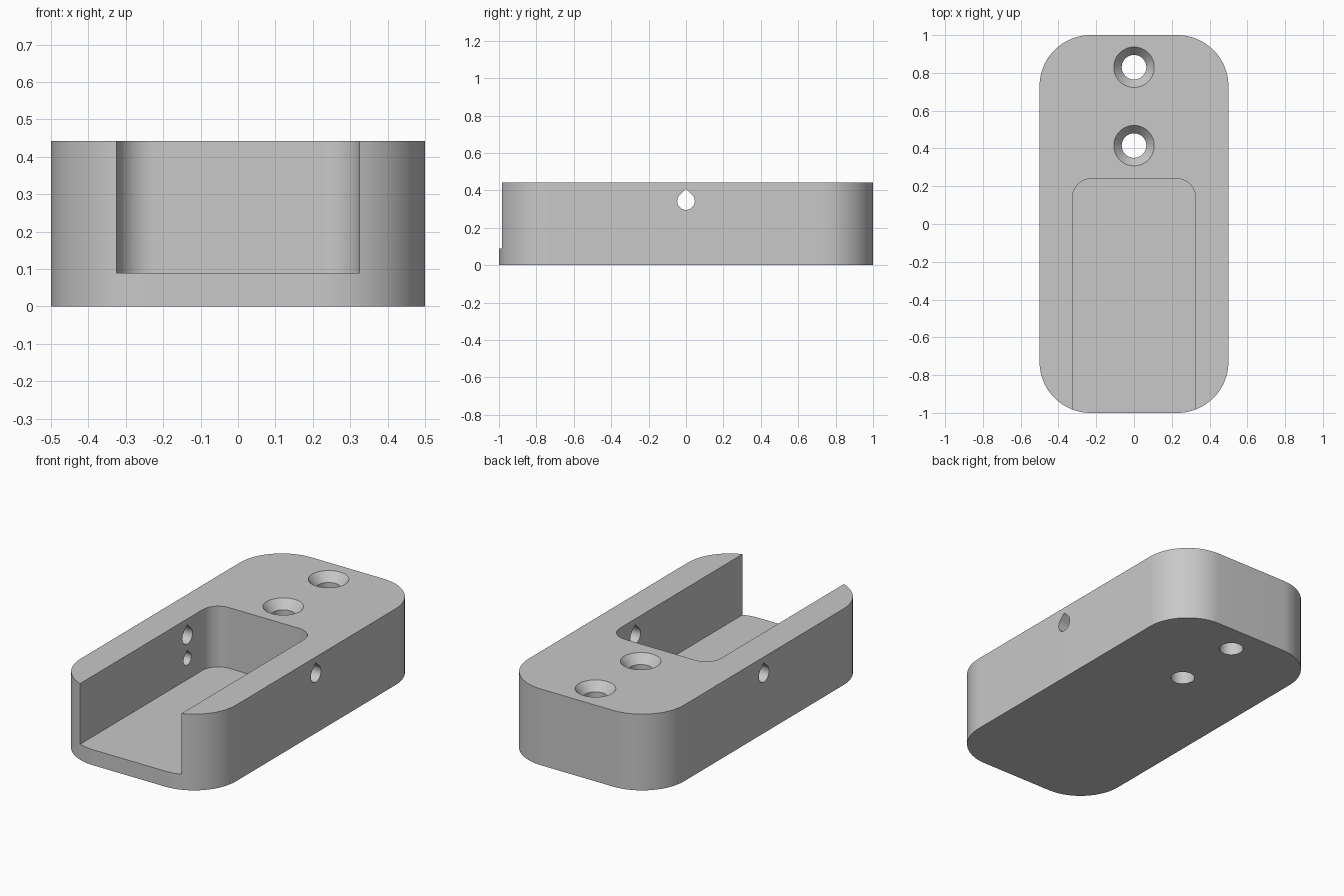
import bpy, bmesh
from math import cos, sin, pi, radians
from mathutils import Matrix, Vector

cube = bpy.data.objects.get("Cube")
if cube:
    bpy.data.objects.remove(cube, do_unlink=True)

HEIGHT = 0.442
FLOOR = 0.09
POCKET_HALF = 0.325

grey = bpy.data.materials.new("plain grey")
grey.use_nodes = True
colour = (0.58, 0.58, 0.58, 1)
grey.diffuse_color = colour
grey.node_tree.nodes["Principled BSDF"].inputs["Base Color"].default_value = colour


def new_object(name, bm):
    bmesh.ops.recalc_face_normals(bm, faces=bm.faces)
    mesh = bpy.data.meshes.new(name)
    bm.to_mesh(mesh)
    bm.free()
    mesh.materials.append(grey)
    obj = bpy.data.objects.new(name, mesh)
    bpy.context.collection.objects.link(obj)
    return obj


def prism(name, outline, low, high, matrix=Matrix()):
    """Extrude a flat outline from low to high, then place it."""
    bm = bmesh.new()
    face = bm.faces.new([bm.verts.new((x, y, low)) for x, y in outline])
    top = bmesh.ops.extrude_face_region(bm, geom=[face])["geom"]
    verts = [v for v in top if isinstance(v, bmesh.types.BMVert)]
    bmesh.ops.translate(bm, verts=verts, vec=(0, 0, high - low))
    bmesh.ops.transform(bm, matrix=matrix, verts=bm.verts)
    return new_object(name, bm)


def rounded_rectangle(half_width, back, front, radius, steps=24):
    points = []
    corners = ((1, 1), (-1, 1), (-1, -1), (1, -1))
    for i, (sx, sy) in enumerate(corners):
        cx = sx * (half_width - radius)
        cy = back - radius if sy > 0 else front + radius
        for k in range(steps + 1):
            a = (i + k / steps) * pi / 2
            points.append((cx + radius * cos(a), cy + radius * sin(a)))
    return points


def teardrop(radius, steps=36):
    # Three quarters of a circle closed by a point at the top
    arc = [radians(135 + 270 * k / steps) for k in range(steps + 1)]
    return [(radius * cos(a), radius * sin(a)) for a in arc] + [(0, radius * 1.4)]


def turned(name, profile, y, steps=64):
    """Solid of revolution about a vertical axis, from (radius, z) pairs."""
    bm = bmesh.new()
    rings = [[bm.verts.new((r * cos(2 * pi * k / steps), y + r * sin(2 * pi * k / steps), z))
              for k in range(steps)] for r, z in profile]
    for a, b in zip(rings, rings[1:]):
        for k in range(steps):
            n = (k + 1) % steps
            bm.faces.new((a[k], a[n], b[n], b[k]))
    bm.faces.new(rings[0])
    bm.faces.new(rings[-1])
    return new_object(name, bm)


# Main block with rounded corners
block = prism("block", rounded_rectangle(0.5, 1, -1, 0.27), 0, HEIGHT)

# Pocket open at the top and the front
cutters = [prism("pocket_cutter", rounded_rectangle(POCKET_HALF, 0.24, -1.4, 0.1), FLOOR, 0.6)]

# Countersunk screw holes
for i, y in enumerate((0.415, 0.83)):
    profile = ((0.065, -0.1), (0.065, HEIGHT - 0.05),
               (0.107, HEIGHT), (0.107, HEIGHT + 0.1))
    cutters.append(turned(f"screw_hole_cutter_{i + 1}", profile, y))

# Cross hole through both walls, and smaller blind holes below it;
# the outline's x becomes y, its y becomes z, and the extrusion runs along x
sideways = Matrix(((0, 0, 1, 0), (1, 0, 0, 0), (0, 1, 0, 0), (0, 0, 0, 1)))
cutters.append(prism("cross_hole_cutter", teardrop(0.047), -0.7, 0.7,
                     Matrix.Translation(Vector((0, 0, 0.343))) @ sideways))
cutters.append(prism("blind_hole_cutter", teardrop(0.036), -0.42, 0.42,
                     Matrix.Translation(Vector((0, 0, 0.21))) @ sideways))

bpy.ops.object.select_all(action='DESELECT')
block.select_set(True)
bpy.context.view_layer.objects.active = block
for cutter in cutters:
    mod = block.modifiers.new(cutter.name, 'BOOLEAN')
    mod.operation = 'DIFFERENCE'
    mod.solver = 'EXACT'
    mod.object = cutter
    bpy.ops.object.modifier_apply(modifier=mod.name)
    bpy.data.objects.remove(cutter, do_unlink=True)

bpy.ops.object.shade_smooth_by_angle(angle=radians(30))
